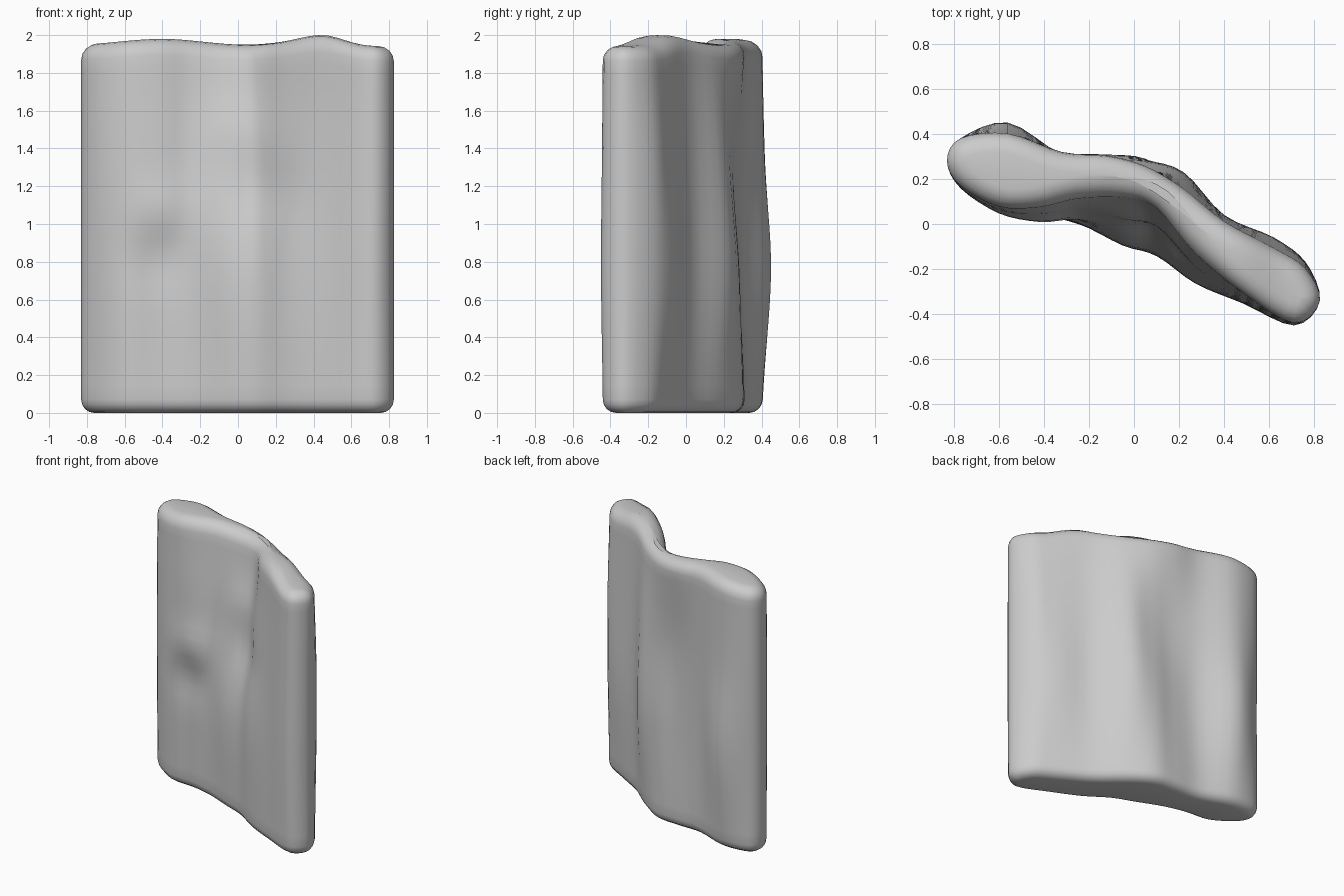
import bpy, bmesh, math
from mathutils import Vector

if "Cube" in bpy.data.objects:
    bpy.data.objects.remove(bpy.data.objects["Cube"])

# Control stations along the slab: x, then y at each of the four heights
HEIGHTS = [0.0, 0.75, 1.35, 2.0]
FRONT = [
    (-0.77, 0.17, 0.16, 0.16, 0.17), (-0.60, 0.06, 0.05, 0.06, 0.08),
    (-0.42, 0.04, 0.04, 0.04, 0.08), (-0.25, 0.00, 0.01, 0.06, 0.12),
    (-0.05, -0.08, -0.09, 0.02, 0.13), (0.10, -0.14, -0.13, -0.01, 0.08),
    (0.27, -0.25, -0.26, -0.19, -0.12), (0.48, -0.35, -0.35, -0.33, -0.30),
    (0.71, -0.44, -0.45, -0.445, -0.44)]
BACK = [
    (-0.77, 0.38, 0.38, 0.38, 0.38), (-0.56, 0.40, 0.45, 0.415, 0.40),
    (-0.32, 0.32, 0.31, 0.31, 0.32), (-0.12, 0.31, 0.28, 0.26, 0.31),
    (0.05, 0.29, 0.28, 0.24, 0.26), (0.22, 0.18, 0.23, 0.20, 0.15),
    (0.40, 0.03, 0.04, 0.03, 0.01), (0.62, -0.10, -0.06, -0.08, -0.11),
    (0.76, -0.19, -0.17, -0.17, -0.20)]
LEFT_TIP, RIGHT_TIP = Vector((-0.83, 0.28)), Vector((0.825, -0.34))
TOP_WAVE = [(-0.83, 1.95), (-0.4, 1.98), (0.0, 1.95), (0.2, 1.96),
            (0.45, 2.0), (0.65, 1.95), (0.83, 1.94)]
# Soft lumps on the front: x, z, y shift
LUMPS = [(-0.4, 1.08, -0.03), (-0.42, 0.8, 0.02), (0.03, 1.5, -0.02),
         (0.15, 1.18, 0.02)]
SUB = 4


def catmull(a, b, c, d, t):
    return 0.5 * (2 * b + (c - a) * t + (2 * a - 5 * b + 4 * c - d) * t * t
                  + (3 * b - a - 3 * c + d) * t ** 3)


def along(points, v):
    """Smooth interpolation of (position, value) pairs."""
    v = min(max(v, points[0][0]), points[-1][0])
    for i in range(len(points) - 1):
        if v <= points[i + 1][0]:
            break
    t = (v - points[i][0]) / (points[i + 1][0] - points[i][0])
    g = lambda k: points[min(max(k, 0), len(points) - 1)][1]
    return catmull(g(i - 1), g(i), g(i + 1), g(i + 2), t)


def section(z):
    """Closed horizontal outline of the slab at height z."""
    at = lambda row: Vector((row[0], along(list(zip(HEIGHTS, row[1:])), z)))
    loop = ([LEFT_TIP] + [at(r) for r in FRONT] + [RIGHT_TIP]
            + [at(r) for r in reversed(BACK)])
    n = len(loop)
    pts = [catmull(loop[i - 1], loop[i], loop[(i + 1) % n], loop[(i + 2) % n], k / SUB)
           for i in range(n) for k in range(SUB)]
    for p in pts[SUB:SUB * (len(FRONT) + 1)]:
        for lx, lz, dy in LUMPS:
            p.y += dy * math.exp(-(((p.x - lx) / 0.16) ** 2 + ((z - lz) / 0.14) ** 2))
    return pts


def inset(ring, d):
    n, out = len(ring), []
    for i, p in enumerate(ring):
        t = (ring[(i + 1) % n] - ring[i - 1]).normalized()
        out.append(p + Vector((-t.y, t.x)) * d)
    return out


# Ring list: (height, inset), with rounded rims at the bottom and top
R = 0.07
arc = [math.radians(a) for a in (0, 22, 45, 67, 90)]
rim = [(R * (1 - math.cos(a)), R * (1 - math.sin(a))) for a in arc]
rings = rim + [(R + (1.97 - 2 * R) * k / 24, 0) for k in range(1, 24)]
rings += [(1.97 - h * 1.2, d * 1.2) for h, d in reversed(rim)]

bm = bmesh.new()
verts = []
for h, d in rings:
    row = []
    for p in inset(section(h), d):
        # wavy upper edge
        z = h + (along(TOP_WAVE, p.x) - 1.97) * (h / 1.97) ** 6
        row.append(bm.verts.new((p.x, p.y, z)))
    verts.append(row)

# Side walls
n = len(verts[0])
for a, b in zip(verts, verts[1:]):
    for i in range(n):
        j = (i + 1) % n
        bm.faces.new((a[i], a[j], b[j], b[i]))

# Caps: strips joining front and back edges
for row in (verts[0], verts[-1]):
    for i in range(n // 2):
        quad = [row[i], row[i + 1], row[-(i + 1)], row[-i] if i else row[0]]
        bm.faces.new(list(dict.fromkeys(quad)))
bmesh.ops.recalc_face_normals(bm, faces=bm.faces)

mesh = bpy.data.meshes.new("wavy_slab")
bm.to_mesh(mesh)
bm.free()
slab = bpy.data.objects.new("wavy_slab", mesh)
bpy.context.collection.objects.link(slab)
bpy.context.view_layer.objects.active = slab
slab.select_set(True)
bpy.ops.object.shade_smooth_by_angle(angle=math.radians(40))
